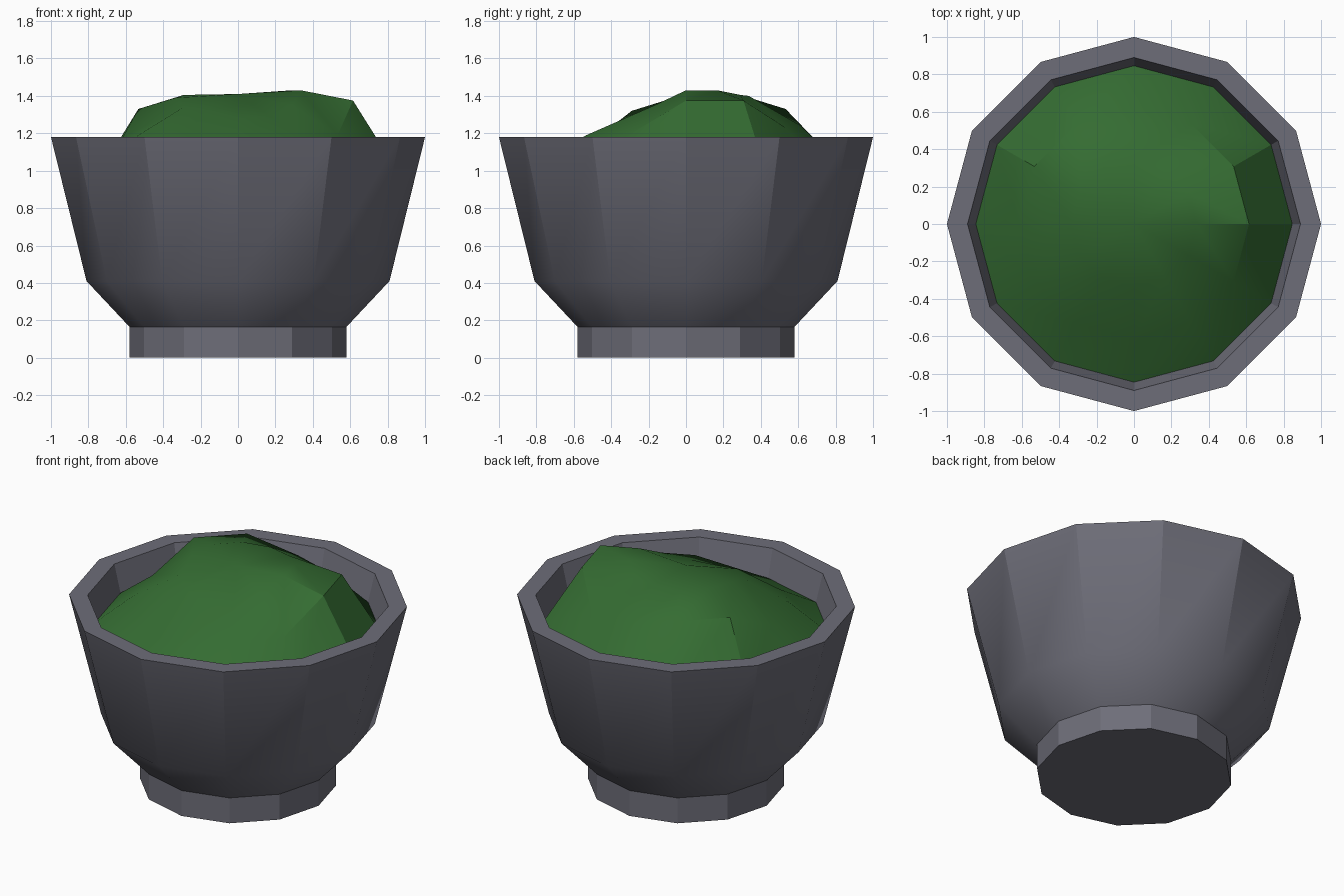
import bpy, bmesh, math

SIDES = 12

cube = bpy.data.objects.get("Cube")
if cube:
    bpy.data.objects.remove(cube, do_unlink=True)


def material(name, rgb):
    mat = bpy.data.materials.new(name)
    mat.use_nodes = True
    mat.diffuse_color = (*rgb, 1)
    mat.node_tree.nodes["Principled BSDF"].inputs["Base Color"].default_value = (*rgb, 1)
    return mat


def ring(bm, radius, heights):
    """Add one ring of vertices; heights is a number or one height per side."""
    if not isinstance(heights, (list, tuple)):
        heights = [heights] * SIDES
    step = math.tau / SIDES
    return [bm.verts.new((radius * math.cos(i * step), radius * math.sin(i * step), z))
            for i, z in enumerate(heights)]


def bridge(bm, a, b):
    for i in range(SIDES):
        j = (i + 1) % SIDES
        bm.faces.new((a[i], a[j], b[j], b[i]))


def finish(bm, name, mat, angle):
    bmesh.ops.recalc_face_normals(bm, faces=bm.faces)
    mesh = bpy.data.meshes.new(name)
    bm.to_mesh(mesh)
    bm.free()
    mesh.materials.append(mat)
    obj = bpy.data.objects.new(name, mesh)
    bpy.context.collection.objects.link(obj)
    bpy.ops.object.select_all(action="DESELECT")
    obj.select_set(True)
    bpy.context.view_layer.objects.active = obj
    bpy.ops.object.shade_smooth_by_angle(angle=math.radians(angle))
    return obj


stone = material("grey stone", (0.155, 0.155, 0.19))
leaf = material("dark green", (0.035, 0.15, 0.032))

# Bowl: foot, flared body, flat rim, inner wall and floor
profile = [(0.58, 0), (0.58, 0.165), (0.81, 0.41), (1.0, 1.18),
           (0.89, 1.18), (0.83, 0.94)]
bm = bmesh.new()
rings = [ring(bm, r, z) for r, z in profile]
for lower, upper in zip(rings, rings[1:]):
    bridge(bm, lower, upper)
bm.faces.new(rings[0])
bm.faces.new(rings[-1])
finish(bm, "bowl", stone, 29)

# Lumpy mound of food, heights listed counter-clockwise from +x
shoulder = [1.375, 1.375, 1.23, 1.24, 1.33, 1.33,
            1.18, 1.19, 1.13, 1.12, 1.19, 1.19]
crown = [1.43, 1.43, 1.405, 1.40, 1.405, 1.405,
         1.39, 1.34, 1.32, 1.28, 1.29, 1.35]
bm = bmesh.new()
outer = ring(bm, 0.85, 1.0)
middle = ring(bm, 0.615, shoulder)
inner = ring(bm, 0.335, crown)
bridge(bm, outer, middle)
bridge(bm, middle, inner)
peak = bm.verts.new((0, 0, 1.41))
for i in range(SIDES):
    bm.faces.new((inner[i], inner[(i + 1) % SIDES], peak))
finish(bm, "food_mound", leaf, 29)
